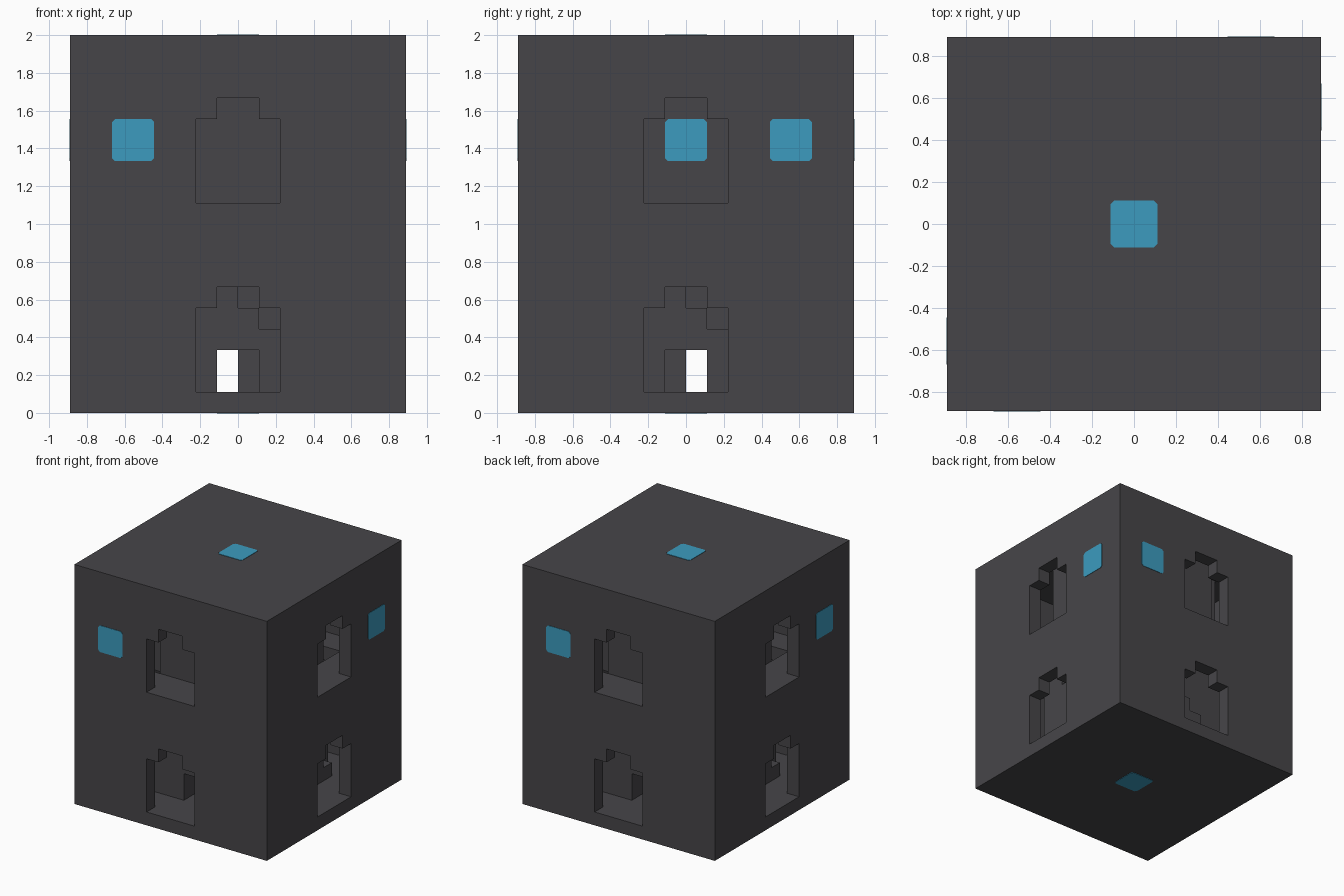
import bpy
import bmesh
from math import pi
from mathutils import Matrix

U = 1 / 9          # one block
EPS = 0.03         # half thickness of a light panel, in blocks

cube = bpy.data.objects.get("Cube")
if cube:
    bpy.data.objects.remove(cube, do_unlink=True)


def material(name, rgb):
    mat = bpy.data.materials.new(name)
    mat.use_nodes = True
    mat.diffuse_color = (*rgb, 1)
    mat.node_tree.nodes["Principled BSDF"].inputs["Base Color"].default_value = (*rgb, 1)
    return mat


GREY = material("dark grey", (0.062, 0.060, 0.066))
BLUE = material("sky blue", (0.045, 0.33, 0.52))


def prism(name, profile, y0, y1, turn=0, mat=GREY, tilt=None):
    """Extrude an x-z profile from y0 to y1, then turn it in quarter steps about z."""
    bm = bmesh.new()
    face = bm.faces.new([bm.verts.new((x, y0, z)) for x, z in profile])
    ext = bmesh.ops.extrude_face_region(bm, geom=[face], use_keep_orig=True)
    new = [v for v in ext["geom"] if isinstance(v, bmesh.types.BMVert)]
    bmesh.ops.translate(bm, verts=new, vec=(0, y1 - y0, 0))
    bmesh.ops.recalc_face_normals(bm, faces=bm.faces)
    spin = tilt or Matrix.Rotation(turn * pi / 2, 4, "Z")
    bm.transform(Matrix.Scale(U, 4) @ spin)
    mesh = bpy.data.meshes.new(name)
    bm.to_mesh(mesh)
    bm.free()
    mesh.materials.append(mat)
    obj = bpy.data.objects.new(name, mesh)
    bpy.context.scene.collection.objects.link(obj)
    return obj


def rect(x0, x1, z0, z1):
    return [(x0, z0), (x1, z0), (x1, z1), (x0, z1)]


def carve(target, cutters):
    """Cut each cutter out of the target and discard the cutters."""
    bpy.context.view_layer.objects.active = target
    for cutter in cutters:
        cutter.hide_render = True
        mod = target.modifiers.new("cut", "BOOLEAN")
        mod.operation = "DIFFERENCE"
        mod.solver = "EXACT"
        mod.object = cutter
        bpy.ops.object.modifier_apply(modifier=mod.name)
        bpy.data.objects.remove(cutter, do_unlink=True)


# Outer walls, floors and roof, with two hollow storeys
walls = prism("outer_walls", rect(-8, 8, 0, 18), -8, 8)
cutters = [prism("storey_cut", rect(-7, 7, z0, z1), -7, 7)
           for z0, z1 in ((1, 9), (10, 17))]

# Stepped doorways on all four sides of both storeys
for base in (1, 10):
    door = [(-2, 0), (2, 0), (2, 4), (1, 4), (1, 5), (-1, 5), (-1, 4), (-2, 4)]
    for k in range(4):
        cutters.append(prism("door_cut", [(x, z + base) for x, z in door], -9, -6.5, k))

# Stairwells through the upper floor
for k in range(4):
    cutters.append(prism("stairwell_cut", rect(-5, -3, 8.5, 10.5), -5, -3, k))
carve(walls, cutters)

# Lower core with crossing passages and a pillar in the crossing
core = prism("lower_core", rect(-4, 4, 1, 9), -4, 4)
carve(core, [prism("passage_cut", rect(-1, 1, 0.5, 3), -5, 5, k) for k in range(2)])
prism("crossing_pillar", rect(0, 1, 1, 3), -1, 0)

# Stairs climbing along each side of the core, with the passage mouth below
steps = [(4, 1)]
for i in range(8):
    steps += [(4 - i, 2 + i), (3 - i, 2 + i)]
steps += [(-4, 1), (-1, 1), (-1, 3), (1, 3), (1, 1)]
for k in range(4):
    prism(f"stairs_{k + 1}", steps, -5, -4, k)

# Upper core, a plus shape that leaves the stairwells open
prism("upper_core", rect(-3, 3, 10, 17), -5, 5)
for k in (1, 3):
    prism(f"upper_core_wing_{k}", rect(-3, 3, 10, 17), -5, -3, k)


# Light panels with clipped corners
def panel(name, cx, cz, y, turn=0, tilt=None):
    c = 0.86
    outline = [(-1, -c), (-c, -1), (c, -1), (1, -c), (1, c), (c, 1), (-c, 1), (-1, c)]
    prism(name, [(x + cx, z + cz) for x, z in outline], y - EPS, y + EPS, turn, BLUE, tilt)


for k in range(4):
    panel(f"wall_light_{k + 1}", -5 if k % 2 == 0 else 5, 13, -8, k)
for k in (1, 3):
    panel(f"core_light_{k}", 0, 13, -5, k)
flat = Matrix.Rotation(-pi / 2, 4, "X")
panel("roof_light", 0, 0, 18, tilt=Matrix.Rotation(pi / 2, 4, "X"))
panel("base_light", 0, 0, 0, tilt=flat)
